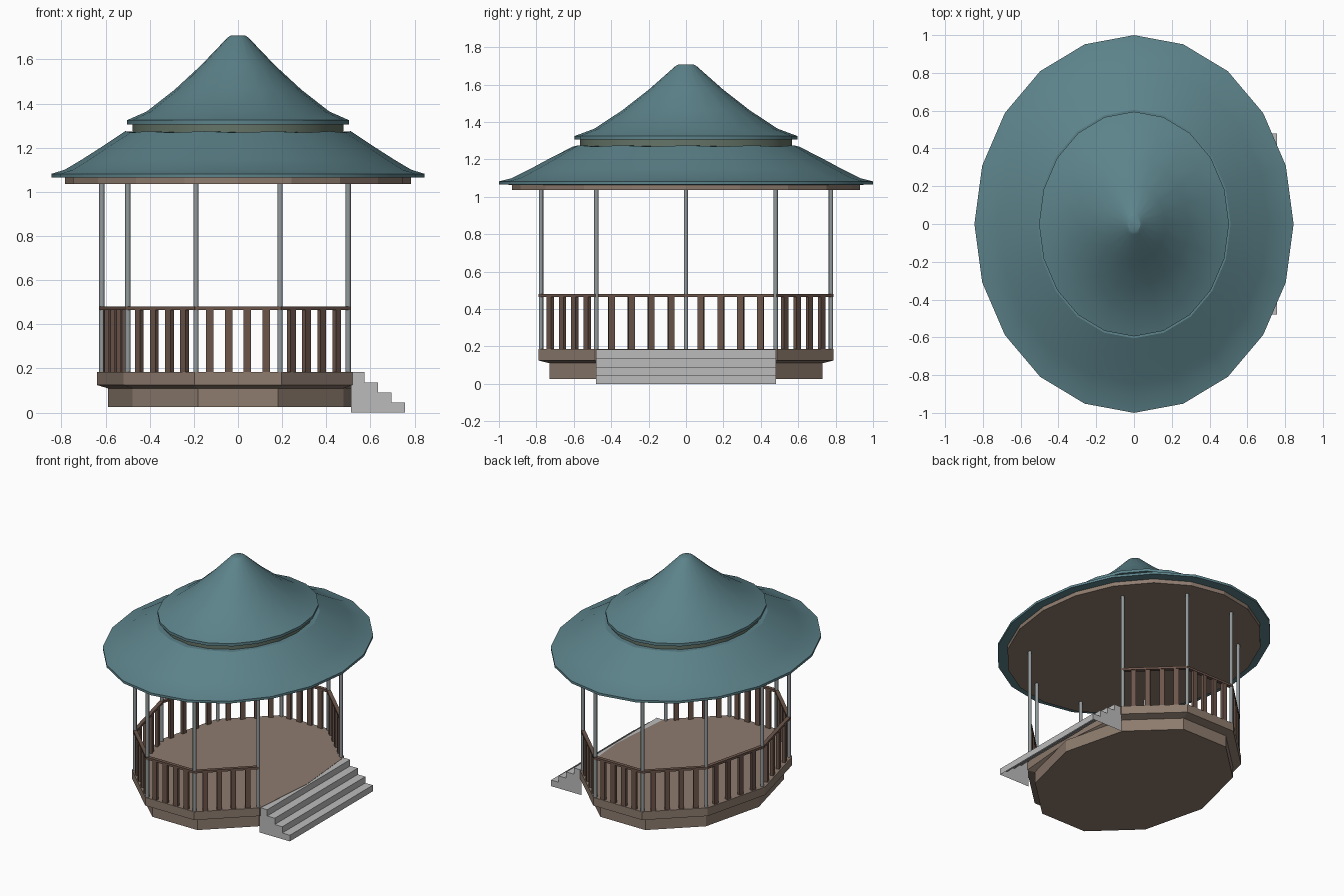
import bpy, bmesh, math
from mathutils import Vector, Matrix

cube = bpy.data.objects.get("Cube")
if cube:
    bpy.data.objects.remove(cube, do_unlink=True)


def material(name, r, g, b):
    m = bpy.data.materials.new(name)
    m.use_nodes = True
    m.diffuse_color = (r, g, b, 1)
    m.node_tree.nodes["Principled BSDF"].inputs["Base Color"].default_value = (r, g, b, 1)
    return m


TEAL = material("teal_roofing", 0.107, 0.225, 0.255)
DRUM = material("grey_green_band", 0.13, 0.175, 0.135)
WOOD = material("light_brown_wood", 0.27, 0.2, 0.157)
RAIL = material("dark_brown_wood", 0.15, 0.092, 0.07)
STEEL = material("grey_metal", 0.29, 0.32, 0.33)
STONE = material("pale_stone", 0.5, 0.5, 0.5)


def finish(name, bm, mat, smooth=None):
    bmesh.ops.recalc_face_normals(bm, faces=bm.faces)
    mesh = bpy.data.meshes.new(name)
    bm.to_mesh(mesh)
    bm.free()
    mesh.materials.append(mat)
    ob = bpy.data.objects.new(name, mesh)
    bpy.context.collection.objects.link(ob)
    if smooth:
        bpy.ops.object.select_all(action='DESELECT')
        ob.select_set(True)
        bpy.context.view_layer.objects.active = ob
        bpy.ops.object.shade_smooth_by_angle(angle=math.radians(smooth))
    return ob


def ellipse_point(rx, ry, i, n, z=0):
    a = 2 * math.pi * i / n
    return Vector((rx * math.cos(a), ry * math.sin(a), z))


def turned(name, rings, n, mat, smooth=None, max_x=9, ridge=None):
    """Capped stack of elliptical rings (rx, ry, z); ridge lifts alternate corners of one ring."""
    bm = bmesh.new()
    loops = []
    for k, (rx, ry, z) in enumerate(rings):
        loop = []
        for i in range(n):
            p = ellipse_point(rx, ry, i, n, z)
            p.x = min(p.x, max_x)
            if k == ridge and i % 2 == 0:
                p.z += 0.007
            loop.append(bm.verts.new(p))
        loops.append(loop)
    for lo, hi in zip(loops, loops[1:]):
        for i in range(n):
            j = (i + 1) % n
            bm.faces.new((lo[i], lo[j], hi[j], hi[i]))
    bm.faces.new(loops[0][::-1])
    bm.faces.new(loops[-1])
    return finish(name, bm, mat, smooth)


def add_box(bm, centre, size, angle):
    m = Matrix.Translation(centre) @ Matrix.Rotation(angle, 4, 'Z') @ Matrix.Diagonal((*size, 1))
    bmesh.ops.create_cube(bm, size=1, matrix=m)


# Platform: inset plinth below an overhanging deck, trimmed where the steps meet it
turned("plinth", [(0.59, 0.768, 0.025), (0.59, 0.768, 0.112)], 10, WOOD)
turned("deck", [(0.59, 0.768, 0.11), (0.64, 0.83, 0.125), (0.64, 0.83, 0.185)],
       10, WOOD, max_x=0.56)

# Posts at every corner except the entrance
DECK_Z, POST_TOP, RAIL_Z = 0.185, 1.04, 0.473
corners = [ellipse_point(0.617, 0.815, i, 10) for i in range(1, 10)]
bm = bmesh.new()
for c in corners:
    bmesh.ops.create_cone(bm, cap_ends=True, segments=12, radius1=0.012, radius2=0.012,
                          depth=POST_TOP - DECK_Z,
                          matrix=Matrix.Translation((c.x, c.y, (POST_TOP + DECK_Z) / 2)))
finish("posts", bm, STEEL, 40)

# Railing: top rail and four balusters between neighbouring posts
rails, balusters = bmesh.new(), bmesh.new()
for a, b in zip(corners, corners[1:]):
    d = b - a
    angle = math.atan2(d.y, d.x)
    mid = (a + b) / 2
    add_box(rails, (mid.x, mid.y, RAIL_Z), (d.length + 0.008, 0.026, 0.016), angle)
    for k in range(4):
        p = a + d * (1 / 6 + k * 2 / 9)
        add_box(balusters, (p.x, p.y, (DECK_Z + RAIL_Z) / 2),
                (0.034, 0.022, RAIL_Z - DECK_Z), angle)
finish("top_rails", rails, RAIL)
finish("balusters", balusters, RAIL)

# Steps: hollow flight with treads, risers and two closed ends
HALF, BACK, RUN, RISE = 0.48, 0.512, 0.061, 0.046
outline = [(BACK, 4 * RISE - 0.001)]
for k in range(4, 0, -1):
    x = BACK + (5 - k) * RUN
    z = k * RISE - 0.001
    outline += [(x, z), (x, z - RISE if k > 1 else 0)]
bm = bmesh.new()
ends = [[bm.verts.new((x, y, z)) for x, z in outline] for y in (-HALF, HALF)]
for i in range(len(outline) - 1):
    bm.faces.new((ends[0][i], ends[0][i + 1], ends[1][i + 1], ends[1][i]))
for end, y in zip(ends, (-HALF, HALF)):
    bm.faces.new(end + [bm.verts.new((BACK, y, 0))])
finish("steps", bm, STONE)

# Ceiling under the roof
turned("ceiling", [(0.785, 0.93, 1.035), (0.785, 0.93, 1.066)], 20, WOOD)


# Two-tier flared roof on a short band
def roof_rings(profile):
    return [(r * 0.845, r, z) for r, z in profile]


turned("lower_roof", roof_rings([(0.92, 1.064), (1.0, 1.065), (1.0, 1.082), (0.93, 1.1),
                                 (0.84, 1.145), (0.72, 1.21), (0.605, 1.268), (0.56, 1.27)]),
       20, TEAL, 30, ridge=6)
turned("roof_band", roof_rings([(0.567, 1.262), (0.567, 1.308)]), 20, DRUM, 30)
turned("upper_roof", roof_rings([(0.55, 1.305), (0.595, 1.305), (0.595, 1.325), (0.49, 1.364),
                                 (0.34, 1.463), (0.2, 1.572), (0.055, 1.7), (0.04, 1.708)]),
       20, TEAL, 30)
